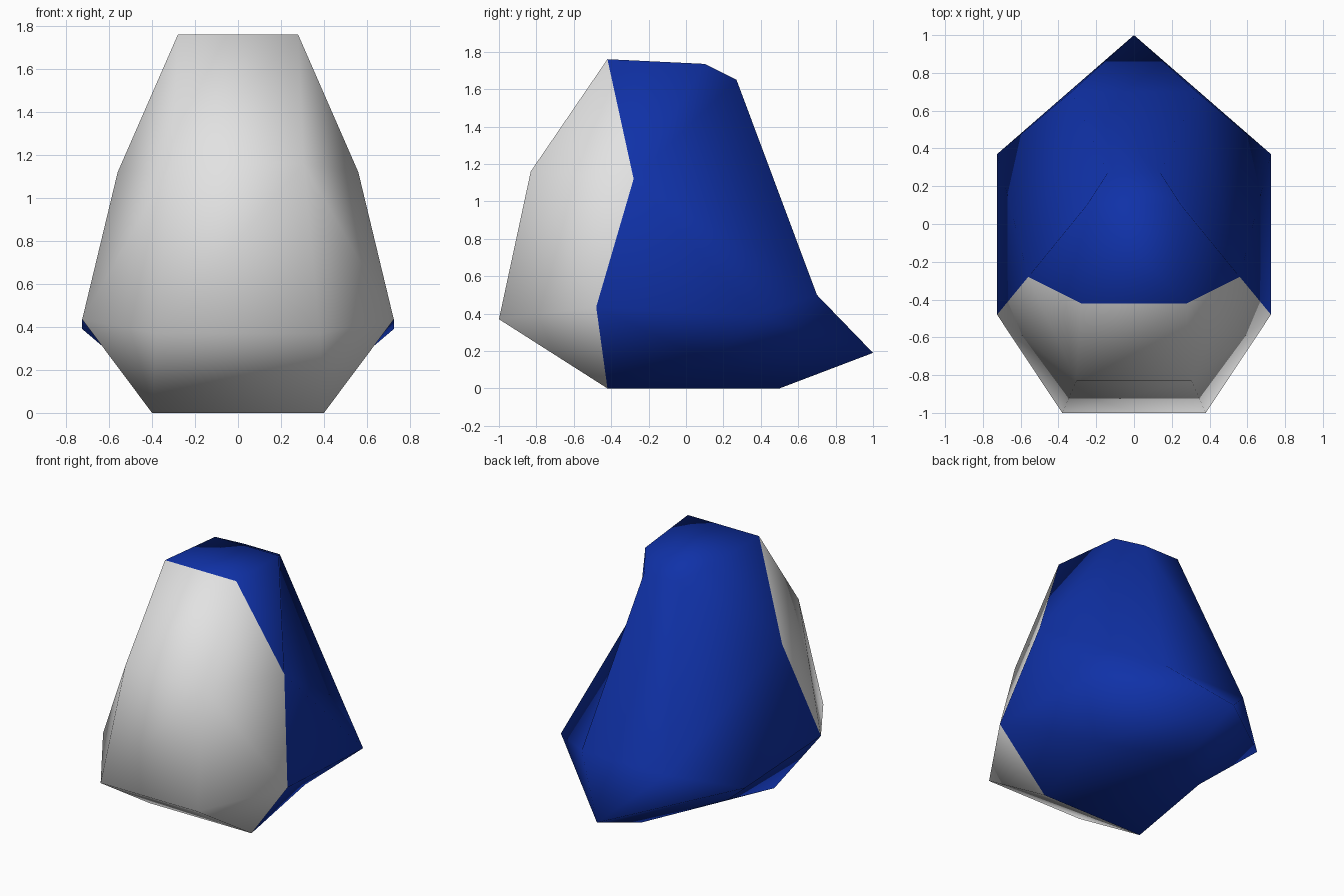
import bpy, bmesh

if "Cube" in bpy.data.objects:
    bpy.data.objects.remove(bpy.data.objects["Cube"])

def material(name, rgb):
    m = bpy.data.materials.new(name)
    m.diffuse_color = (*rgb, 1)
    m.use_nodes = True
    m.node_tree.nodes["Principled BSDF"].inputs["Base Color"].default_value = m.diffuse_color
    return m

# corner points of the right half; the left half is mirrored
P = {
    "top_front": (.28, -.42, 1.76), "top_back": (.25, .10, 1.735), "nape": (.14, .27, 1.65),
    "shoulder": (.56, -.28, 1.12), "hip": (.725, -.48, .435), "back_hip": (.725, .37, .39),
    "rump": (.33, .70, .50), "chest": (.305, -.83, 1.16), "belly": (.38, -1.0, .37),
    "base": (.40, -.42, 0), "under": (.43, .14, .14),
    "tail": (0, 1.0, .19), "keel": (0, .50, 0),
}
# side faces: pale front panel, then blue back
PALE = ["top_front shoulder chest", "chest shoulder hip", "chest hip belly", "belly hip base"]
BLUE = ["top_front top_back shoulder", "top_back nape shoulder", "nape rump shoulder",
        "shoulder rump back_hip", "shoulder back_hip hip", "rump tail back_hip",
        "hip back_hip under", "hip under base", "under back_hip tail",
        "under tail keel", "under keel base"]
# strips that bridge the two halves, as pairs of points
PALE_MID = ["top_front chest", "chest belly", "belly base"]
BLUE_MID = ["top_front top_back", "top_back nape", "nape rump", "rump tail", "base keel"]

bm = bmesh.new()
R = {k: bm.verts.new(p) for k, p in P.items()}
L = {k: R[k] if p[0] == 0 else bm.verts.new((-p[0], p[1], p[2])) for k, p in P.items()}

def add(verts, mat):
    f = bm.faces.new(list(dict.fromkeys(verts)))
    f.material_index = mat
    f.smooth = True

for mat, sides, mids in ((0, PALE, PALE_MID), (1, BLUE, BLUE_MID)):
    for s in sides:
        add([R[n] for n in s.split()], mat)
        add([L[n] for n in reversed(s.split())], mat)
    for s in mids:
        a, b = s.split()
        add([R[a], R[b], L[b], L[a]], mat)
bmesh.ops.recalc_face_normals(bm, faces=bm.faces[:])

# faceted body with pale front and blue back
mesh = bpy.data.meshes.new("body")
bm.to_mesh(mesh)
bm.free()
mesh.materials.append(material("pale grey", (.76, .76, .76)))
mesh.materials.append(material("deep blue", (.005, .031, .39)))
body = bpy.data.objects.new("body", mesh)
bpy.context.collection.objects.link(body)
